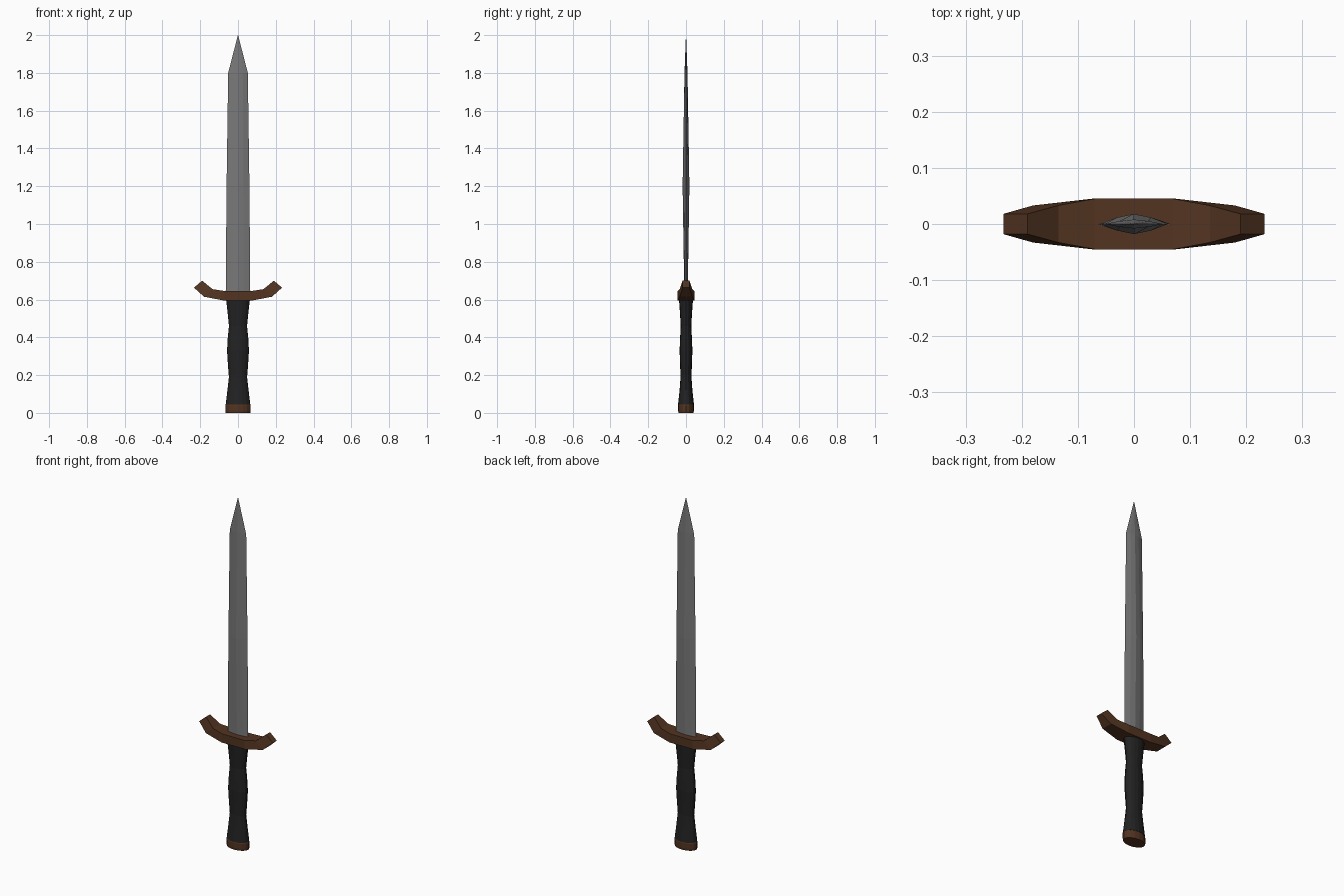
import bpy, math

if "Cube" in bpy.data.objects:
    bpy.data.objects.remove(bpy.data.objects["Cube"])


def material(name, rgb):
    m = bpy.data.materials.new(name)
    m.diffuse_color = (*rgb, 1)
    m.use_nodes = True
    m.node_tree.nodes["Principled BSDF"].inputs["Base Color"].default_value = m.diffuse_color
    return m


steel = material("steel grey", (0.19, 0.19, 0.19))
leather = material("black leather", (0.016, 0.016, 0.016))
bronze = material("brown bronze", (0.085, 0.034, 0.015))


def loft(name, rings, mat):
    """Skin equal-length rings of points and cap both ends."""
    n = len(rings[0])
    verts = [p for r in rings for p in r]
    faces = [(k * n + i, k * n + (i + 1) % n, (k + 1) * n + (i + 1) % n, (k + 1) * n + i)
             for k in range(len(rings) - 1) for i in range(n)]
    faces += [tuple(reversed(range(n))), tuple(range(len(verts) - n, len(verts)))]
    mesh = bpy.data.meshes.new(name)
    mesh.from_pydata(verts, [], faces)
    mesh.materials.append(mat)
    ob = bpy.data.objects.new(name, mesh)
    bpy.context.collection.objects.link(ob)
    return ob


def oval(rx, ry, z, n=16):
    return [(rx * math.cos(2 * math.pi * i / n), ry * math.sin(2 * math.pi * i / n), z)
            for i in range(n)]


def blade_ring(w, t, z):
    """Flattened lens with a centre ridge and sharp edges."""
    return [(w, 0, z), (0.5 * w, 0.65 * t, z), (0, t, z), (-0.5 * w, 0.65 * t, z),
            (-w, 0, z), (-0.5 * w, -0.65 * t, z), (0, -t, z), (0.5 * w, -0.65 * t, z)]


# blade
loft("blade", [blade_ring(*s) for s in (
    (0.065, 0.009, 0.63), (0.0605, 0.018, 1.2), (0.052, 0.008, 1.8), (0.0005, 0.0005, 2.0))], steel)

# grip: waisted twice, swelling in the middle
loft("grip", [oval(*s) for s in (
    (0.065, 0.042, 0.045), (0.056, 0.034, 0.12), (0.048, 0.029, 0.19), (0.053, 0.031, 0.25),
    (0.058, 0.034, 0.33), (0.054, 0.031, 0.40), (0.048, 0.028, 0.46), (0.055, 0.032, 0.53),
    (0.063, 0.037, 0.60), (0.063, 0.037, 0.64))], leather)

# pommel cap
loft("pommel", [oval(*s) for s in (
    (0.065, 0.040, 0.0), (0.067, 0.042, 0.012), (0.067, 0.042, 0.040), (0.063, 0.039, 0.05))], bronze)

# crossguard: (bottom x, bottom z, top x, top z, half depth) from middle to tip
half = [(0.075, 0.595, 0.07, 0.645, 0.045), (0.18, 0.615, 0.135, 0.655, 0.033),
        (0.233, 0.663, 0.19, 0.70, 0.018)]
stations = [(-a, b, -c, d, y) for a, b, c, d, y in reversed(half)] + half
loft("crossguard", [[(bx, -y, bz), (bx, y, bz), (tx, y, tz), (tx, -y, tz)]
                    for bx, bz, tx, tz, y in stations], bronze)
